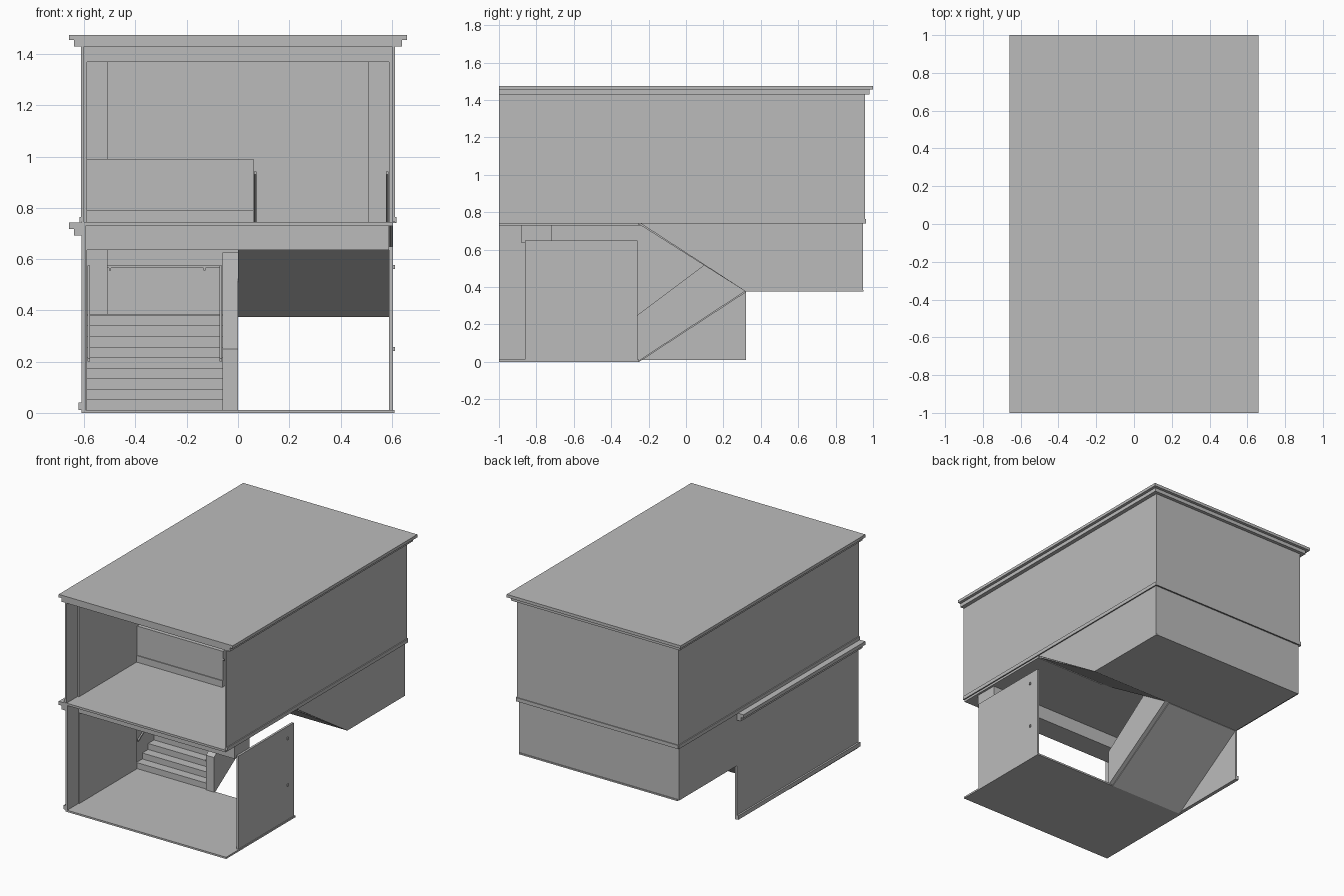
import bpy
import bmesh
import math

cube = bpy.data.objects.get("Cube")
if cube:
    bpy.data.objects.remove(cube, do_unlink=True)

# Single flat plaster colour
plaster = bpy.data.materials.new("plain_grey")
plaster.use_nodes = True
GREY = (0.5, 0.5, 0.5, 1)
plaster.diffuse_color = GREY
plaster.node_tree.nodes["Principled BSDF"].inputs["Base Color"].default_value = GREY


def finish(name, bm):
    bmesh.ops.recalc_face_normals(bm, faces=bm.faces)
    mesh = bpy.data.meshes.new(name)
    bm.to_mesh(mesh)
    bm.free()
    mesh.materials.append(plaster)
    obj = bpy.data.objects.new(name, mesh)
    bpy.context.collection.objects.link(obj)
    return obj


def extrude_x(name, x0, x1, profile):
    """Extrude a (y, z) outline between two x positions."""
    bm = bmesh.new()
    face = bm.faces.new([bm.verts.new((x0, y, z)) for y, z in profile])
    moved = bmesh.ops.extrude_face_region(bm, geom=[face])["geom"]
    verts = [v for v in moved if isinstance(v, bmesh.types.BMVert)]
    bmesh.ops.translate(bm, verts=verts, vec=(x1 - x0, 0, 0))
    return finish(name, bm)


def box(name, x, y, z):
    return extrude_x(name, x[0], x[1],
                     [(y[0], z[0]), (y[1], z[0]), (y[1], z[1]), (y[0], z[1])])


def mirrored(side, a, b):
    return tuple(sorted((side * a, side * b)))


# Key levels and stations
FRONT, LINING, LOW, HIGH, BACK = -1.0, -0.88, -0.25, 0.32, 0.95
MID, UPPER, EAVES, TOP = 0.38, 0.745, 1.43, 1.475
STEPS = 9
RUN = (HIGH - LOW) / STEPS

# Floors and roof
box("ground_floor", (-0.61, 0.61), (FRONT, LOW), (0, 0.012))
box("middle_floor", (-0.6, 0.6), (HIGH, BACK), (MID - 0.005, MID + 0.005))
box("upper_floor", (-0.61, 0.605), (FRONT, LOW), (0.73, UPPER))
box("roof_slab", (-0.66, 0.66), (FRONT, 1.0), (1.455, TOP))
box("roof_cornice", (-0.64, 0.64), (FRONT, 0.98), (EAVES, 1.455))
box("upper_ceiling", (-0.6, 0.6), (LINING, BACK), (1.39, EAVES))
box("upper_ceiling_beam", (-0.6, 0.6), (LINING, LINING + 0.06), (1.37, 1.39))
box("lower_ceiling_beam", (-0.6, 0.59), (LINING, LINING + 0.16), (0.635, 0.73))

# Upper storey walls, inner linings, rear columns and base trim
for side, label in ((-1, "right"), (1, "left")):
    box(label + "_upper_wall", mirrored(side, 0.6, 0.612), (FRONT, 0.957), (UPPER, EAVES))
    box(label + "_upper_lining", mirrored(side, 0.59, 0.6), (LINING, BACK), (UPPER, 1.39))
    box(label + "_upper_base_trim", mirrored(side, 0.612, 0.619), (FRONT, 0.96), (UPPER - 0.005, 0.765))
    box(label + "_rear_column", mirrored(side, 0.51, 0.595), (0.86, 0.94), (MID, 1.39))
box("upper_back_wall", (-0.61, 0.61), (0.94, 0.957), (UPPER, EAVES))
box("upper_back_trim", (-0.615, 0.615), (0.957, 0.963), (UPPER - 0.005, 0.765))
box("lower_back_wall", (-0.6, 0.6), (0.932, 0.945), (MID - 0.005, UPPER))

# Lower storey walls
extrude_x("right_lower_wall", -0.61, -0.595,
          [(FRONT, 0.01), (HIGH, 0.01), (HIGH, MID), (0.945, MID), (0.945, UPPER), (FRONT, UPPER)])
box("right_lower_lining", (-0.596, -0.59), (LINING, LOW), (0.01, 0.73))
extrude_x("left_lower_wall", 0.59, 0.605,
          [(LOW, UPPER), (HIGH, MID - 0.005), (0.945, MID - 0.005), (0.945, UPPER)])
box("right_cornice_top", (-0.66, -0.605), (FRONT, HIGH), (0.718, 0.742))
box("right_cornice_bottom", (-0.64, -0.605), (FRONT, HIGH), (0.692, 0.718))
box("right_base_trim", (-0.622, -0.605), (FRONT, HIGH), (0.012, 0.04))

# Free-standing side panel with small knobs
box("side_panel", (0.59, 0.605), (-0.86, -0.26), (0.012, 0.65))
for z in (0.25, 0.57):
    box("panel_knob", (0.6, 0.612), (-0.335, -0.325), (z - 0.008, z + 0.008))

# Lower stair: treads above a sloping underside
steps = []
for i in range(STEPS):
    y, z = LOW + i * RUN, 0.012 + i * 0.041
    steps += [(y, z), (y, z + 0.041)]
extrude_x("lower_stair", -0.595, -0.03,
          [(LOW, 0)] + steps + [(HIGH, MID), (HIGH, MID - 0.008)])
extrude_x("lower_stair_side", -0.06, 0,
          [(LOW - 0.01, 0), (LOW - 0.01, 0.25), (0.24, 0.625), (HIGH, 0.625), (HIGH, MID)])

# Upper stair: treads above a sloping underside
steps = []
for i in range(STEPS):
    y, z = LOW + i * RUN, UPPER - i * 0.041
    steps += [(y, z), (y + RUN, z)]
extrude_x("upper_stair", 0.03, 0.595, steps + [(HIGH, MID - 0.005), (LOW, UPPER - 0.01)])
extrude_x("upper_stair_side", 0, 0.06,
          [(LOW, 0.99), (HIGH, 0.63), (HIGH, MID - 0.005), (LOW, UPPER - 0.01)])

# Parapet beside the stairwell
box("parapet", (-0.59, 0.06), (LOW, LOW + 0.06), (0.73, 0.99))
box("parapet_skirting", (-0.59, 0.06), (LOW - 0.006, LOW), (UPPER, 0.79))


# Handrails following both flights, plus one on the rear wall
def stair_rail(name, x, z0, z1):
    extrude_x(name, x - 0.005, x + 0.005,
              [(LOW, z0), (HIGH, z1), (HIGH, z1 + 0.012), (LOW, z0 + 0.012)])


for x in (-0.583, -0.067):
    stair_rail("lower_handrail", x, 0.2, 0.563)
for x in (0.067, 0.583):
    stair_rail("upper_handrail", x, 0.93, 0.57)
box("rear_handrail", (-0.585, -0.065), (0.9, 0.91), (0.566, 0.576))
for x in (-0.5, -0.13):
    box("rear_rail_bracket", (x - 0.004, x + 0.004), (0.9, 0.935), (0.556, 0.568))
